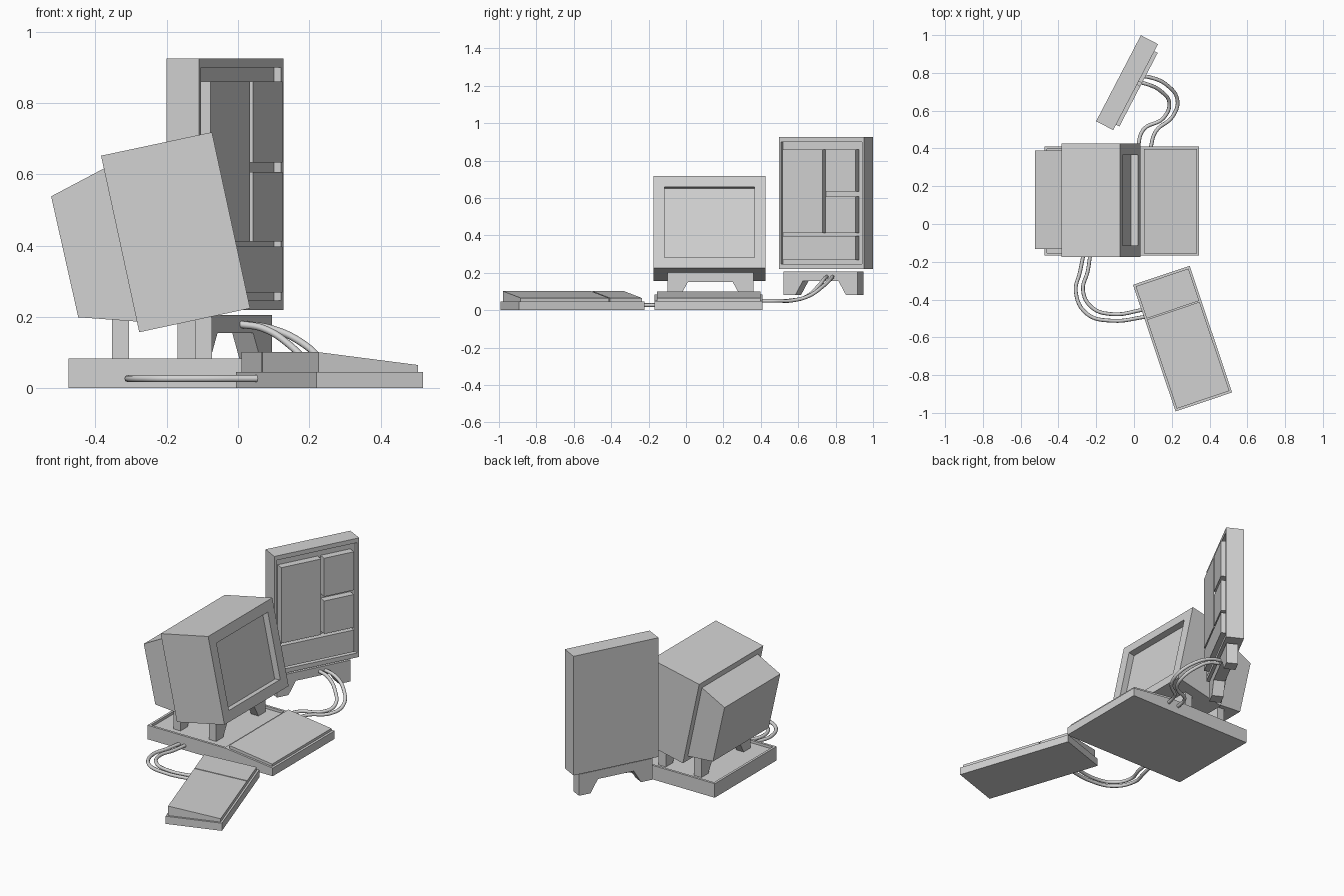
import bpy, bmesh
from mathutils import Vector

if "Cube" in bpy.data.objects:
    bpy.data.objects.remove(bpy.data.objects["Cube"])

GREY = bpy.data.materials.new("plain_grey")
GREY.diffuse_color = (0.65, 0.65, 0.65, 1)
GREY.use_nodes = True
GREY.node_tree.nodes["Principled BSDF"].inputs["Base Color"].default_value = GREY.diffuse_color
X, Y, Z, O = Vector((1, 0, 0)), Vector((0, 1, 0)), Vector((0, 0, 1)), Vector((0, 0, 0))


def prism(name, profile, start, end, frame=(O, X, Z, Y), recess=None):
    """Extrude a profile (a, b) along c in frame (origin, A, B, C).
    recess = (direction, border, extra vertical border, depth)"""
    o, a, b, c = frame
    bm = bmesh.new()
    rings = [[bm.verts.new(o + a * p + b * q + c * t) for p, q in profile] for t in (start, end)]
    bm.faces.new(rings[0])
    bm.faces.new(rings[1])
    n = len(profile)
    for i in range(n):
        j = (i + 1) % n
        bm.faces.new((rings[0][i], rings[0][j], rings[1][j], rings[1][i]))
    bmesh.ops.recalc_face_normals(bm, faces=bm.faces)
    if recess:
        direction, border, extra, depth = recess
        face = max(bm.faces, key=lambda f: f.normal.dot(direction))
        normal = face.normal.copy()
        bmesh.ops.inset_individual(bm, faces=[face], thickness=border, use_even_offset=True)
        mid = face.calc_center_median().z
        for v in face.verts:
            v.co.z += extra if v.co.z < mid else -extra
        face = bmesh.ops.extrude_discrete_faces(bm, faces=[face])["faces"][0]
        bmesh.ops.translate(bm, verts=face.verts, vec=-normal * depth)
    me = bpy.data.meshes.new(name)
    bm.to_mesh(me)
    bm.free()
    me.materials.append(GREY)
    ob = bpy.data.objects.new(name, me)
    bpy.context.collection.objects.link(ob)
    return ob


def rect(a0, a1, b0, b1):
    return [(a0, b0), (a1, b0), (a1, b1), (a0, b1)]


def bracket(a0, a1, z0, z1, arch, foot, splay):
    """Two-footed stand outline with a trapezoid arch."""
    return [(a0, z0), (a0 + foot, z0), (a0 + foot + splay, arch), (a1 - foot - splay, arch),
            (a1 - foot, z0), (a1, z0), (a1, z1), (a0, z1)]


def cable(name, points):
    cu = bpy.data.curves.new(name, "CURVE")
    cu.dimensions = "3D"
    cu.bevel_depth = 0.01
    cu.bevel_resolution = 2
    cu.resolution_u = 6
    cu.use_fill_caps = True
    sp = cu.splines.new("BEZIER")
    sp.bezier_points.add(len(points) - 1)
    for bp, p in zip(sp.bezier_points, points):
        bp.co = p
        bp.handle_left_type = bp.handle_right_type = "AUTO"
    cu.materials.append(GREY)
    bpy.context.collection.objects.link(bpy.data.objects.new(name, cu))


# Base: recessed tray with a sloping keyboard on the +x side
prism("base_tray", rect(-0.475, 0.04, 0, 0.083), -0.168, 0.41, recess=(Z, 0.014, 0, 0.015))
prism("base_keyboard_body", [(0.04, 0), (0.345, 0), (0.345, 0.048), (0.04, 0.083)], -0.168, 0.41)
prism("base_keyboard_plate", [(0.052, 0.06), (0.333, 0.03), (0.333, 0.064), (0.052, 0.1)], -0.156, 0.398)

# Monitor: tilted front casing with sunken screen, stepped rear casing
prism("monitor_casing", [(-0.384, 0.652), (-0.277, 0.157), (0.034, 0.224), (-0.073, 0.718)],
      -0.175, 0.425, recess=(X, 0.06, 0, 0.037))
prism("monitor_rear", [(-0.524, 0.538), (-0.448, 0.199), (-0.27, 0.186), (-0.365, 0.622)], -0.133, 0.388)

# Monitor stands
for name, x in (("monitor_front_stand", -0.12), ("monitor_rear_stand", -0.353)):
    prism(name, bracket(-0.10, 0.36, 0.068, 0.2, 0.15, 0.065, 0.045), x, x + 0.047, (O, Y, Z, X))

# Upright unit, turned about z: W runs along its width, N out of its front
W, N = Vector((0.462, 0.887, 0)), Vector((0.887, -0.462, 0))
UNIT = (Vector((-0.11, 0.497, 0)), W, Z, N)
prism("upright_case", rect(0, 0.513, 0.22, 0.925), -0.102, 0, UNIT, recess=(N, 0.013, 0.013, 0.022))
for name, r in (("large_panel", (0.032, 0.273, 0.412, 0.86)),
                ("upper_panel", (0.291, 0.471, 0.633, 0.86)),
                ("middle_panel", (0.291, 0.471, 0.412, 0.607)),
                ("lower_panel", (0.032, 0.471, 0.268, 0.397))):
    prism(name, rect(*r), -0.022, 0.02, UNIT)
prism("upright_stand", bracket(0.022, 0.468, 0.08, 0.206, 0.155, 0.07, 0.045), -0.078, -0.012, UNIT)

# Separate keypad: slopes across its width, plate split in two
U, V = Vector((0.318, -0.948, 0)), Vector((0.948, 0.318, 0))
PAD = (Vector((-0.005, -0.322, 0)), V, Z, U)
prism("keypad_body", rect(0, 0.316, 0, 0.045), 0, 0.707, PAD)
for name, u0, u1 in (("keypad_short_plate", 0.012, 0.192), ("keypad_long_plate", 0.198, 0.695)):
    prism(name, [(0.011, 0.045), (0.305, 0.045), (0.305, 0.065), (0.011, 0.101)], u0, u1, PAD)

# Cable pairs
cable("keypad_cable_outer", [(-0.265, -0.15, 0.027), (-0.285, -0.25, 0.027), (-0.308, -0.36, 0.027),
                             (-0.25, -0.475, 0.027), (-0.12, -0.512, 0.027), (0.07, -0.49, 0.027)])
cable("keypad_cable_inner", [(-0.23, -0.15, 0.027), (-0.245, -0.25, 0.027), (-0.27, -0.35, 0.027),
                             (-0.225, -0.44, 0.027), (-0.12, -0.477, 0.027), (0.06, -0.452, 0.027)])
cable("unit_cable_outer", [(0.01, 0.785, 0.18), (0.09, 0.775, 0.168), (0.175, 0.735, 0.13),
                           (0.23, 0.655, 0.075), (0.205, 0.57, 0.052), (0.115, 0.49, 0.05), (0.085, 0.39, 0.05)])
cable("unit_cable_inner", [(0.0, 0.755, 0.18), (0.07, 0.74, 0.168), (0.14, 0.705, 0.125),
                           (0.187, 0.64, 0.07), (0.155, 0.56, 0.052), (0.05, 0.5, 0.05), (0.018, 0.39, 0.05)])
